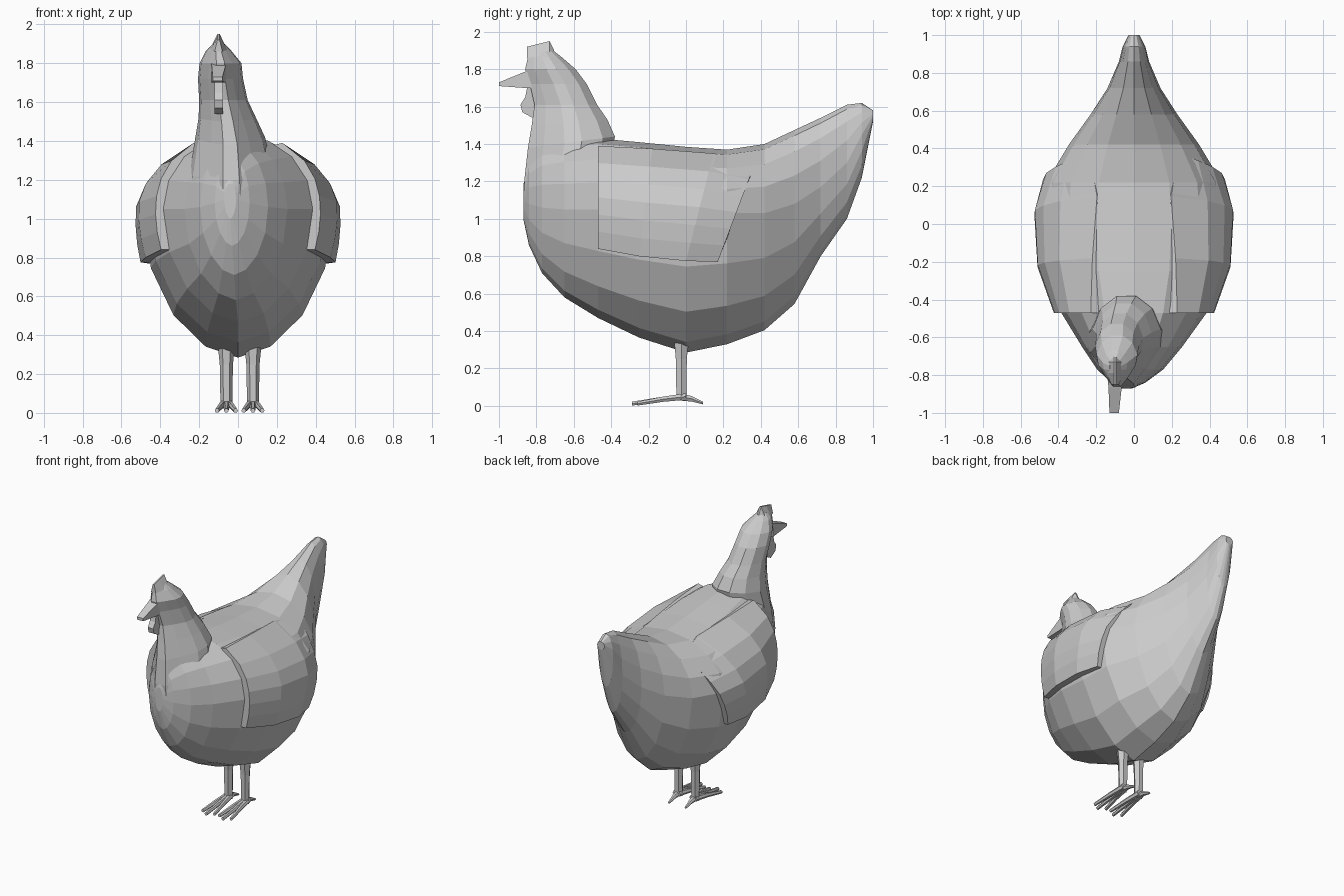
import bpy, bmesh
from math import sin, cos, pi

if "Cube" in bpy.data.objects:
    bpy.data.objects.remove(bpy.data.objects["Cube"])

def loft(name, rings):
    """Closed skin through a list of equal-length point rings."""
    bm = bmesh.new()
    vs = [[bm.verts.new(p) for p in r] for r in rings]
    n = len(vs[0])
    for a, b in zip(vs, vs[1:]):
        for i in range(n):
            j = (i + 1) % n
            bm.faces.new((a[i], a[j], b[j], b[i]))
    bm.faces.new(vs[0])
    bm.faces.new(vs[-1])
    bmesh.ops.recalc_face_normals(bm, faces=bm.faces)
    me = bpy.data.meshes.new(name)
    bm.to_mesh(me)
    bm.free()
    ob = bpy.data.objects.new(name, me)
    bpy.context.collection.objects.link(ob)
    return ob

# Body and tail: y, bottom z, top z, half width, widest z, centre x
body = [(-.87, 1.0, 1.18, .03, 1.1, -.04), (-.84, .86, 1.31, .09, 1.08, -.03),
        (-.77, .71, 1.38, .175, 1.06, -.02), (-.65, .58, 1.41, .265, 1.05, -.01),
        (-.47, .47, 1.43, .385, 1.05, 0), (-.25, .365, 1.41, .465, 1.04, 0),
        (0, .285, 1.385, .49, 1.03, 0), (.22, .33, 1.37, .465, 1.03, 0),
        (.42, .405, 1.40, .345, 1.03, 0), (.58, .545, 1.475, .23, 1.08, 0),
        (.72, .80, 1.54, .14, 1.17, 0), (.86, 1.0, 1.61, .08, 1.3, 0),
        (.94, 1.22, 1.62, .06, 1.45, 0), (1.0, 1.52, 1.58, .03, 1.55, 0)]
N = 16
LOWER = 1.12

def section(y, zb, zt, w, zm, xc):
    ring = []
    for i in range(N):
        a = 2 * pi * i / N
        c, s = cos(a), sin(a)
        z = zm + c * ((zt - zm) if c > 0 else (zm - zb))
        x = w * abs(s) ** (LOWER if c < 0 else .95) * (1 if s > 0 else -1)
        ring.append((xc + x, y, z))
    return ring

loft("body", [section(*s) for s in body])

def half_width(y, z):
    for a, b in zip(body, body[1:]):
        if a[0] <= y <= b[0]:
            t = (y - a[0]) / (b[0] - a[0])
            zb, zt, w, zm = [a[k] + t * (b[k] - a[k]) for k in range(1, 5)]
            up = z > zm
            h = (zt - zm) if up else (zm - zb)
            u = min(1, abs(z - zm) / h)
            return w * (1 - u * u) ** (.5 * (.95 if up else LOWER))
    return 0

# Wings: raised shells that follow the body side and fade out at the back and top
# Ring values: y, top z, bottom z, raise at top, raise at bottom
wing_rings = []
for y0, ztop, zbot, rt, rb in [(-.47, 1.39, .84, .05, .04), (-.25, 1.375, .80, .03, .045),
                               (0, 1.35, .775, .01, .045), (.17, 1.30, .77, -.02, .03)]:
    outer, inner = [], []
    for k in range(7):
        t = k / 6
        z = ztop + t * (zbot - ztop)
        y = y0 + .2 * (1 - t) * (y0 + .47) / .64
        x = half_width(y, z)
        off = rt + (rb - rt) * min(1, t * 2)
        outer.append((x + off, y, z))
        inner.append((x - .07, y, z - .03 * (1 - t)))
    wing_rings.append(outer + inner[::-1])
for side, name in ((1, "right_wing"), (-1, "left_wing")):
    loft(name, [[(side * x, y, z) for x, y, z in r] for r in wing_rings])

# Neck and head: z, front y, back y, half width, centre x, slope of the slice
neck = [(1.02, -.855, -.46, .23, -.03, 0), (1.2, -.865, -.42, .215, -.035, .05),
        (1.38, -.845, -.38, .18, -.04, .06),
        (1.50, -.825, -.42, .148, -.055, .03), (1.61, -.81, -.475, .125, -.075, 0),
        (1.72, -.835, -.53, .116, -.09, 0), (1.80, -.86, -.59, .108, -.09, 0),
        (1.865, -.845, -.665, .065, -.1, 0), (1.90, -.82, -.71, .03, -.1, 0)]
# Slice outline from front to back: half-width share, depth share
outline = [(.2, 0), (.55, .18), (.92, .42), (1, .62), (.75, .86), (.28, 1)]
rings = []
for z, f, b, w, xc, tilt in neck:
    r = [(xc + w * u, f + v * (b - f), z + tilt * v) for u, v in outline]
    l = [(xc - w * u, f + v * (b - f), z + tilt * v) for u, v in outline]
    rings.append(r + l[::-1])
loft("neck_and_head", rings)

HX = -.1

def box_ring(x, w, y, z0, z1):
    return [(x - w, y, z0), (x + w, y, z0), (x + w, y, z1), (x - w, y, z1)]

# Beak
loft("beak", [box_ring(HX, .04, -.82, 1.70, 1.80), box_ring(HX, .035, -.865, 1.70, 1.785),
              box_ring(HX - .005, .025, -1.0, 1.71, 1.73)])

# Comb: a wedge with a sharp top (y, bottom z, top z, half width)
comb = [(-.85, 1.86, 1.92, .02), (-.79, 1.87, 1.935, .045), (-.73, 1.88, 1.95, .04),
        (-.705, 1.85, 1.90, .03)]
loft("comb", [[(HX - w, y, a), (HX + w, y, a), (HX + .006, y, b), (HX - .006, y, b)]
              for y, a, b, w in comb])

# Wattle
wattle = [(-.80, 1.71), (-.85, 1.70), (-.86, 1.65), (-.885, 1.61), (-.875, 1.57),
          (-.82, 1.54), (-.78, 1.56)]
loft("wattle", [[(HX + dx, y, z) for y, z in wattle] for dx in (-.022, .022)])

# Legs and toes
def tube(name, pts):
    """Six-sided tube along y through (x, y, z, radius) points."""
    return loft(name, [[(x + r * cos(i * pi / 3), y, z + r * sin(i * pi / 3))
                        for i in range(6)] for x, y, z, r in pts])

for cx, side in ((-.06, "left"), (.077, "right")):
    loft(side + "_leg", [[(cx + r * cos(i * pi / 3), -.025 + r * sin(i * pi / 3), z)
                          for i in range(6)]
                         for z, r in ((.03, .03), (.08, .031), (.25, .034), (.36, .045))])
    for d, part in ((-1, "outer"), (0, "middle"), (1, "inner")):
        reach = -.29 if d == 0 else -.26
        tube(f"{side}_{part}_toe", [(cx + d * .012, 0, .05, .02),
                                    (cx + d * .028, -.12, .036, .016),
                                    (cx + d * .048, reach, .012, .012)])
    tube(side + "_back_toe", [(cx, -.04, .05, .024), (cx, .03, .038, .017),
                              (cx, .09, .015, .008)])
